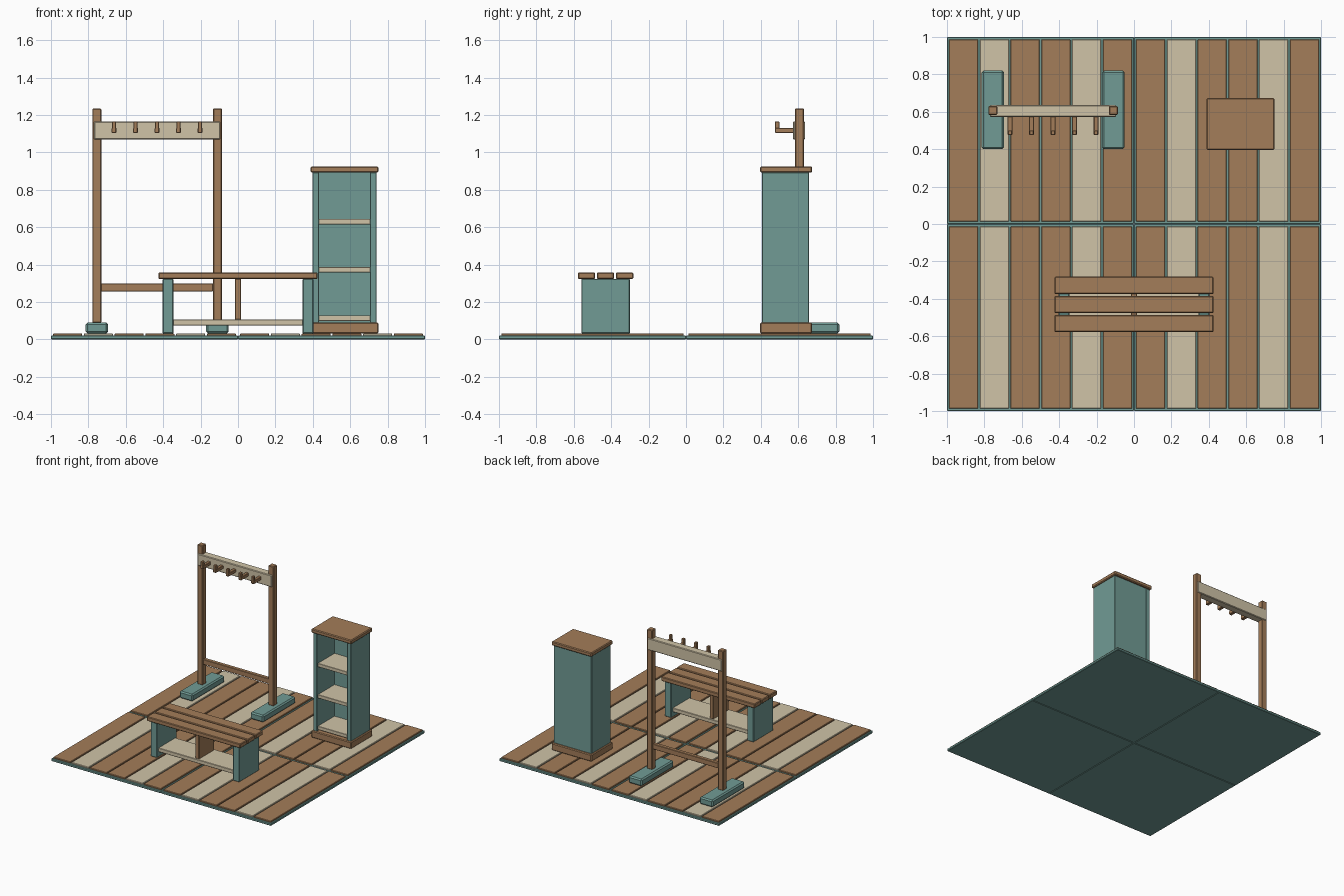
import bpy, bmesh

if "Cube" in bpy.data.objects:
    bpy.data.objects.remove(bpy.data.objects["Cube"])


def material(name, color):
    m = bpy.data.materials.new(name)
    m.diffuse_color = (*color, 1)
    m.use_nodes = True
    m.node_tree.nodes["Principled BSDF"].inputs["Base Color"].default_value = m.diffuse_color
    return m


TEAL = material("teal_paint", (0.165, 0.33, 0.30))
BROWN = material("brown_wood", (0.37, 0.205, 0.10))
CREAM = material("cream_wood", (0.63, 0.55, 0.39))


def box(name, x, y, z, mat, bevel=0.004):
    """Chamfered box from (min, max) ranges on each axis."""
    bm = bmesh.new()
    bmesh.ops.create_cube(bm, size=1)
    for v in bm.verts:
        v.co = [(a + b) / 2 + c * (b - a) for (a, b), c in zip((x, y, z), v.co)]
    if bevel:
        bmesh.ops.bevel(bm, geom=bm.edges[:], offset=bevel, segments=1,
                        affect='EDGES', profile=0.5)
    me = bpy.data.meshes.new(name)
    bm.to_mesh(me)
    bm.free()
    me.materials.append(mat)
    ob = bpy.data.objects.new(name, me)
    bpy.context.collection.objects.link(ob)
    return ob


def around(c, width):
    return (c - width / 2, c + width / 2)


FLOOR = 0.032

# Floor: four deck tiles, each with six slats
for tx in (-0.5, 0.5):
    for ty in (-0.5, 0.5):
        box("tile_base", around(tx, 1.0), around(ty, 1.0), (0, 0.021), TEAL)
        for i in range(6):
            box("tile_slat", around(tx + (i - 2.5) * 0.1645, 0.155),
                around(ty, 0.975), (0.018, FLOOR),
                CREAM if i in (1, 4) else BROWN, 0.003)

# Bench: planks, legs, shelf and divider
for y in (-0.532, -0.43, -0.328):
    box("bench_seat_plank", (-0.425, 0.425), around(y, 0.092), (0.322, 0.358), BROWN, 0.005)
for s in (-1, 1):
    box("bench_leg", around(s * 0.374, 0.058), (-0.56, -0.30), (FLOOR, 0.323), TEAL)
box("bench_shelf", (-0.347, 0.347), (-0.54, -0.32), (0.075, 0.107), CREAM, 0.003)
box("bench_divider", around(0, 0.034), (-0.53, -0.33), (0.106, 0.323), BROWN, 0.003)

# Coat rack: feet, posts, stretcher and peg rail
RX, RY = -0.4325, 0.607
for s in (-1, 1):
    px = RX + s * 0.3225
    box("rack_foot", around(px, 0.12), around(0.61, 0.42), (FLOOR, 0.09), TEAL, 0.010)
    box("rack_post", around(px, 0.048), around(RY, 0.048), (0.088, 1.235), BROWN, 0.005)
box("rack_stretcher", around(RX, 0.60), around(RY, 0.032), (0.257, 0.30), BROWN, 0.003)
box("rack_peg_rail", around(RX, 0.675), around(0.604, 0.064), (1.068, 1.165), CREAM, 0.005)

# Pegs with upturned tips
for i in range(5):
    x = RX + (i - 2) * 0.115
    box("peg_arm", around(x, 0.026), (0.476, 0.575), (1.104, 1.131), BROWN, 0.003)
    box("peg_tip", around(x, 0.022), (0.475, 0.500), (1.106, 1.165), BROWN, 0.003)

# Cabinet: plinth, carcass, shelves and top
CX = 0.5695
box("cabinet_plinth", around(CX, 0.363), (0.396, 0.674), (FLOOR, 0.09), BROWN, 0.006)
box("cabinet_top", around(CX, 0.363), (0.396, 0.674), (0.892, 0.925), BROWN, 0.006)
for s in (-1, 1):
    box("cabinet_side", around(CX + s * 0.154, 0.035), (0.406, 0.658), (0.088, 0.893), TEAL, 0.003)
box("cabinet_back", around(CX, 0.276), (0.634, 0.657), (0.088, 0.893), TEAL, 0)
for z in (0.114, 0.373, 0.630):
    box("cabinet_shelf", around(CX, 0.276), (0.418, 0.636), around(z, 0.029), CREAM, 0.002)
